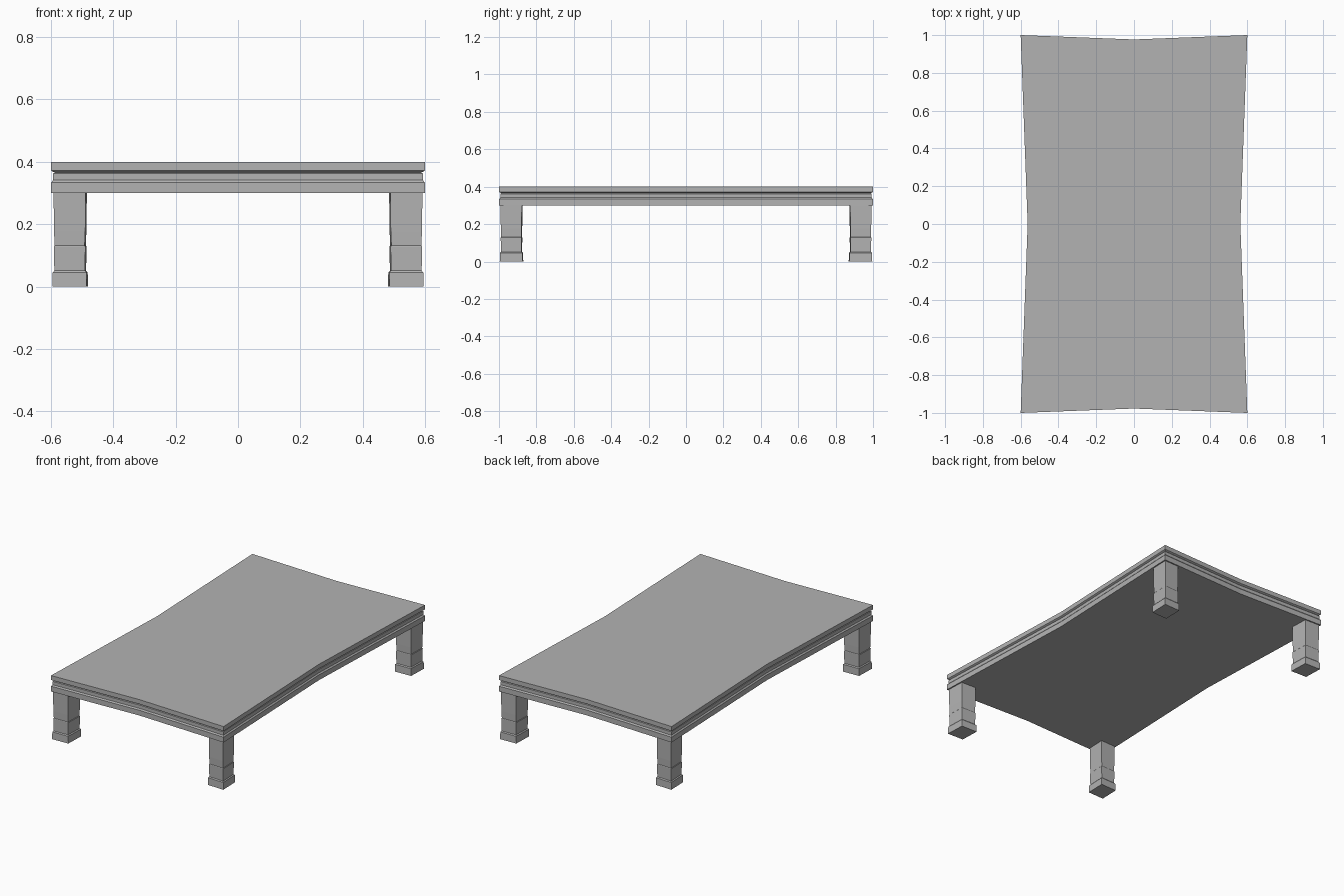
import bpy, bmesh

if "Cube" in bpy.data.objects:
    bpy.data.objects.remove(bpy.data.objects["Cube"])

grey = bpy.data.materials.new("dark_grey")
grey.diffuse_color = (0.45, 0.45, 0.45, 1)
grey.use_nodes = True
grey.node_tree.nodes["Principled BSDF"].inputs["Base Color"].default_value = grey.diffuse_color


def loft(name, rings):
    """Skin a stack of equal-length rings and cap both ends."""
    bm = bmesh.new()
    loops = [[bm.verts.new(p) for p in ring] for ring in rings]
    n = len(loops[0])
    for a, b in zip(loops, loops[1:]):
        for i in range(n):
            j = (i + 1) % n
            bm.faces.new((a[i], a[j], b[j], b[i]))
    bm.faces.new(loops[0][::-1])
    bm.faces.new(loops[-1])
    bmesh.ops.recalc_face_normals(bm, faces=bm.faces)
    mesh = bpy.data.meshes.new(name)
    bm.to_mesh(mesh)
    bm.free()
    mesh.materials.append(grey)
    obj = bpy.data.objects.new(name, mesh)
    bpy.context.collection.objects.link(obj)
    return obj


# Table top: pinched outline swept through a moulded edge profile (z, inset)
outline = [(-0.6, -1), (0, -0.977), (0.6, -1), (0.563, 0),
           (0.6, 1), (0, 0.977), (-0.6, 1), (-0.563, 0)]
edge_profile = [(0.30, 0), (0.333, 0), (0.341, 0.007), (0.362, 0.007),
                (0.366, 0.012), (0.37, 0.003), (0.372, 0), (0.40, 0)]


def inset_ring(z, d):
    sign = lambda v: (v > 0) - (v < 0)
    return [(x - d * sign(x), y - d * sign(y), z) for x, y in outline]


loft("table_top", [inset_ring(z, d) for z, d in edge_profile])

# Legs: square posts with a waist and a block foot (z, half x, half y)
leg_profile = [(0, 0.055, 0.061), (0.045, 0.054, 0.060), (0.051, 0.049, 0.055),
               (0.128, 0.0505, 0.056), (0.131, 0.048, 0.054),
               (0.176, 0.0500, 0.0555), (0.305, 0.0515, 0.057)]


def leg_ring(z, hx, hy, sx, sy):
    ring = []
    for u, v in ((-1, -1), (1, -1), (1, 1), (-1, 1)):
        x, y = 0.5405 + u * hx, 0.935 + v * hy
        # follow the slight pinch of the table outline
        ring.append((sx * (x - 0.035 * max(0, 1 - y)),
                     sy * (y - 0.035 * max(0, 0.6 - x)), z))
    return ring


for sy, end in ((-1, "front"), (1, "back")):
    for sx, side in ((-1, "left"), (1, "right")):
        loft(f"{end}_{side}_leg",
             [leg_ring(z, hx, hy, sx, sy) for z, hx, hy in leg_profile])
